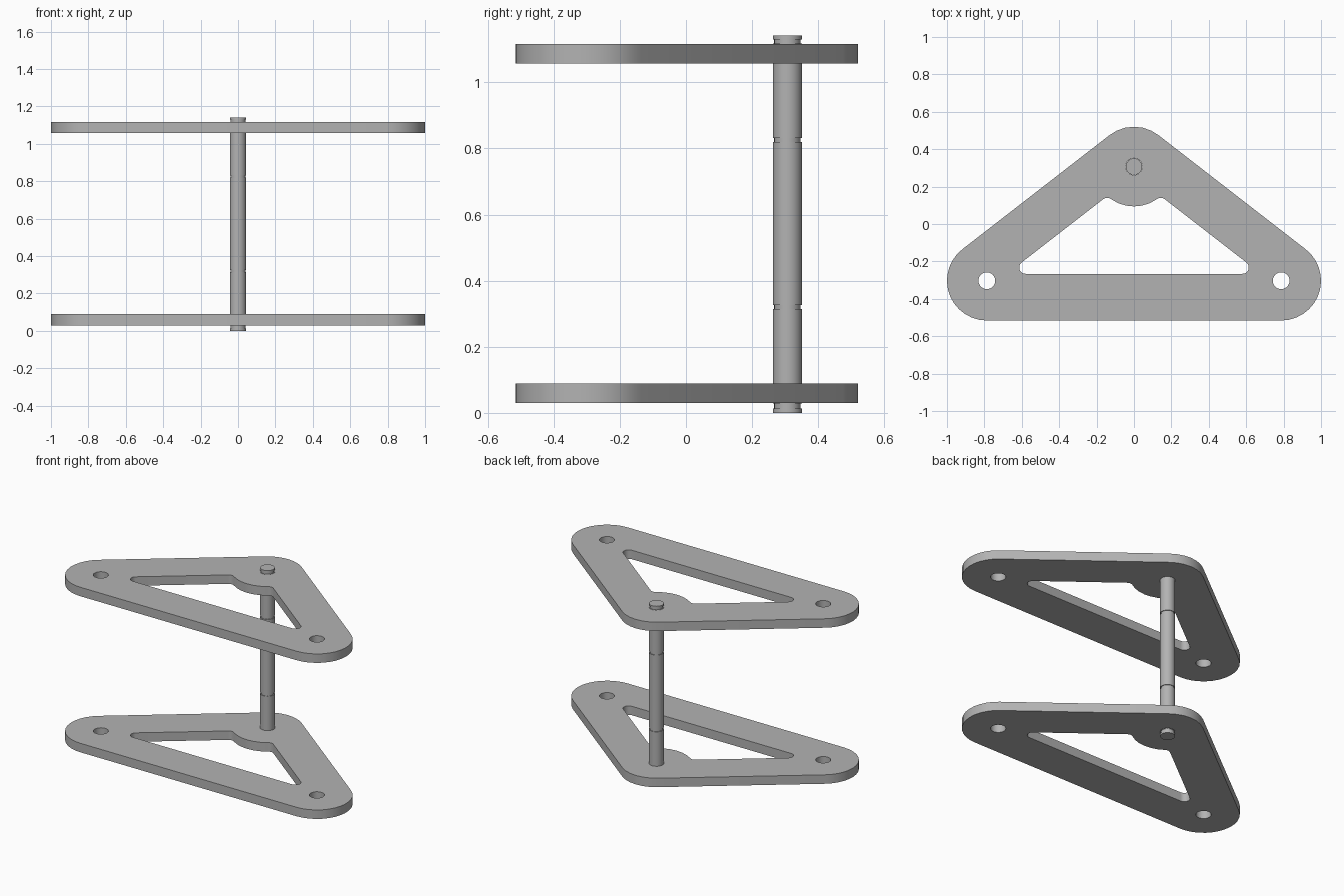
import bpy, bmesh
from math import sin, cos, radians, degrees, atan2, sqrt, pi
from mathutils import Vector

cube = bpy.data.objects.get("Cube")
if cube:
    bpy.data.objects.remove(cube, do_unlink=True)

steel = bpy.data.materials.new("steel grey")
steel.use_nodes = True
grey = (0.45, 0.45, 0.45, 1)
steel.diffuse_color = grey
steel.node_tree.nodes["Principled BSDF"].inputs["Base Color"].default_value = grey

APEX = Vector((0, 0.307))
FOOT = Vector((0.787, -0.303))
R = 0.213           # outer corner and boss radius
INSET = 0.037       # window edge, measured inward from the hole centre lines
FILLET = 0.034
HOLE = 0.045


def arc(centre, radius, start, end, step=11):
    """Points on an arc, angles in degrees."""
    n = max(2, round(abs(end - start) / step))
    angles = [radians(start + (end - start) * i / n) for i in range(n + 1)]
    return [centre + radius * Vector((cos(a), sin(a))) for a in angles]


def circle(centre, radius):
    return arc(centre, radius, 0, 360, 15)[:-1]


def mirrored(half):
    """Close a right-hand half outline by mirroring it in x."""
    left = [Vector((-p.x, p.y)) for p in reversed(half) if abs(p.x) > 1e-5]
    return half + left


def finish(name, bm):
    bmesh.ops.recalc_face_normals(bm, faces=bm.faces[:])
    mesh = bpy.data.meshes.new(name)
    bm.to_mesh(mesh)
    bm.free()
    mesh.materials.append(steel)
    obj = bpy.data.objects.new(name, mesh)
    bpy.context.collection.objects.link(obj)
    bpy.ops.object.select_all(action='DESELECT')
    obj.select_set(True)
    bpy.context.view_layer.objects.active = obj
    bpy.ops.object.shade_smooth_by_angle(angle=radians(30))
    return obj


# Direction of the sloping arm and its outward normal
along = (FOOT - APEX).normalized()
normal = Vector((-along.y, along.x))
slope = degrees(atan2(normal.y, normal.x))

# Outer outline: three equal round corners joined by tangents
outer = mirrored(arc(FOOT, R, -90, slope) + arc(APEX, R, slope, 90))

# Window outline: rounded foot corner, fillet, then the boss around the pin
foot_y = FOOT.y + INSET + FILLET
foot_x = (normal.dot(APEX) - INSET - FILLET - normal.y * foot_y) / normal.x
foot_corner = Vector((foot_x, foot_y))
depth = INSET + FILLET
reach = sqrt((R + FILLET) ** 2 - depth ** 2)
notch = APEX + along * reach - normal * depth
to_notch = notch - APEX
boss_angle = degrees(atan2(to_notch.y, to_notch.x))
window = mirrored(arc(foot_corner, FILLET, -90, slope)
                  + arc(notch, FILLET, slope, boss_angle + 180)
                  + arc(APEX, R, boss_angle, -90)[1:])

holes = [circle(c, HOLE) for c in (FOOT, Vector((-FOOT.x, FOOT.y)), APEX)]


def plate(name, bottom, top):
    bm = bmesh.new()
    for loop in [outer, window] + holes:
        verts = [bm.verts.new((p.x, p.y, bottom)) for p in loop]
        for a, b in zip(verts, verts[1:] + verts[:1]):
            bm.edges.new((a, b))
    bmesh.ops.triangle_fill(bm, edges=bm.edges[:], use_beauty=True, normal=(0, 0, 1))
    result = bmesh.ops.extrude_face_region(bm, geom=bm.faces[:], use_keep_orig=True)
    raised = [v for v in result["geom"] if isinstance(v, bmesh.types.BMVert)]
    bmesh.ops.translate(bm, verts=raised, vec=(0, 0, top - bottom))
    return finish(name, bm)


plate("lower_plate", 0.03, 0.089)
plate("upper_plate", 1.057, 1.116)

# Pin: a turned profile with four shallow retaining grooves
PIN, NECK, HEIGHT = 0.044, 0.040, 1.142
profile = [(PIN, 0)]
for low, high in ((0.013, 0.029), (0.315, 0.326), (0.82, 0.831), (1.117, 1.13)):
    profile += [(PIN, low), (NECK, low), (NECK, high), (PIN, high)]
profile.append((PIN, HEIGHT))

bm = bmesh.new()
SIDES = 32
rings = [[bm.verts.new((r * cos(2 * pi * i / SIDES), APEX.y + r * sin(2 * pi * i / SIDES), z))
          for i in range(SIDES)] for r, z in profile]
for low, high in zip(rings, rings[1:]):
    for i in range(SIDES):
        j = (i + 1) % SIDES
        bm.faces.new((low[i], low[j], high[j], high[i]))
bm.faces.new(rings[0][::-1])
bm.faces.new(rings[-1])
finish("pivot_pin", bm)
